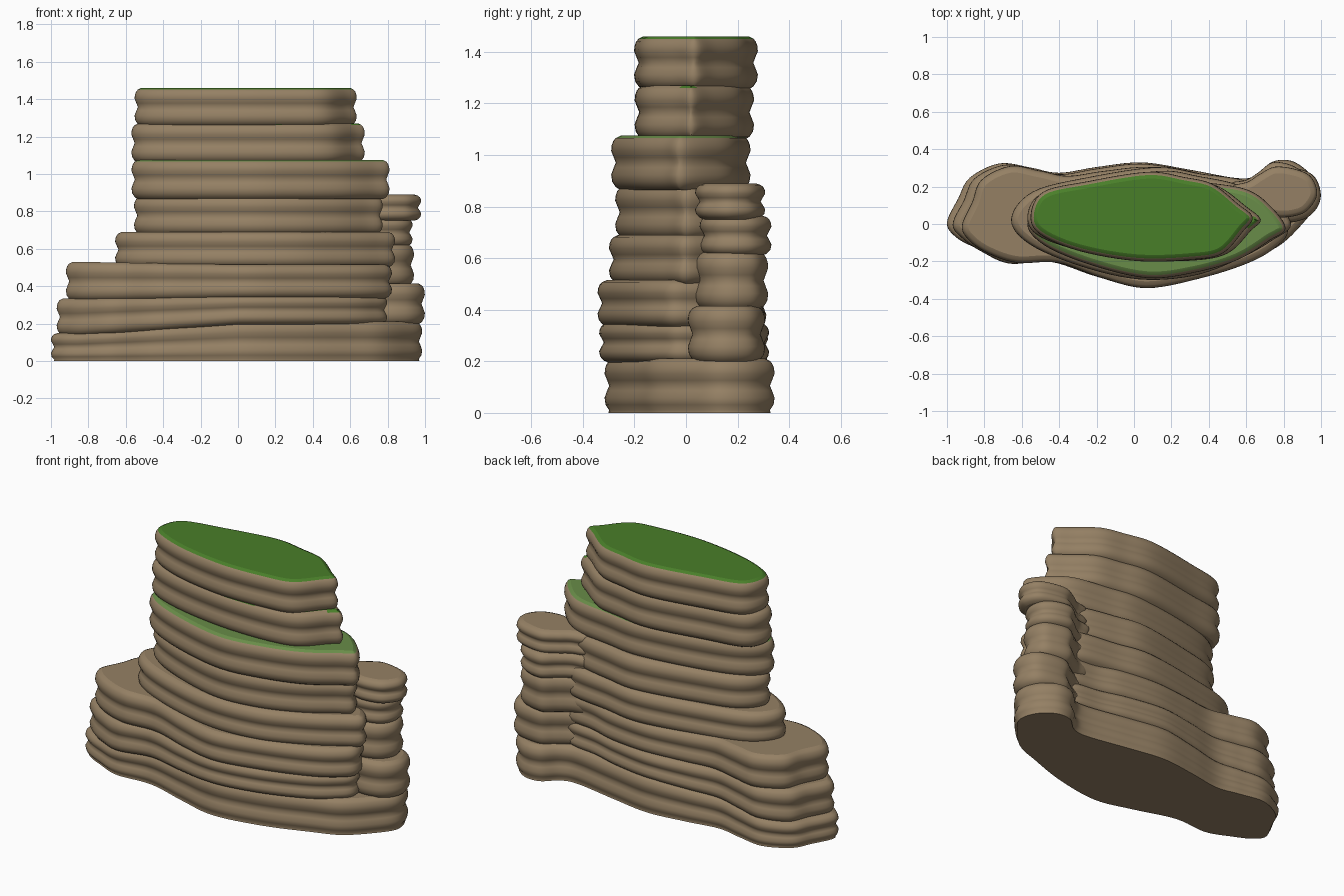
import bpy, bmesh, random
from mathutils import Vector

random.seed(4)
cube = bpy.data.objects.get("Cube")
if cube:
    bpy.data.objects.remove(cube)


def material(name, rgb):
    m = bpy.data.materials.new(name)
    m.use_nodes = True
    m.diffuse_color = (*rgb, 1)
    m.node_tree.nodes["Principled BSDF"].inputs["Base Color"].default_value = (*rgb, 1)
    return m


ROCK = material("sandy rock", (0.3, 0.217, 0.128))
GRASS = material("grass", (0.066, 0.21, 0.022))
PALE_GRASS = material("pale grass", (0.14, 0.265, 0.065))

# Plan outlines, counter-clockwise from the +x tip; each is fitted to a layer's box
LENS = [(1, 0), (.87, .44), (.68, .76), (.36, .91), (.05, 1), (-.45, .82), (-.84, .57),
        (-1, .08), (-.87, -.36), (-.5, -.76), (-.08, -1), (.3, -.91), (.62, -.65), (.87, -.28)]
CROWN = [(1, -.02), (.87, .29), (.65, .72), (.39, .88), (.06, 1), (-.5, .79), (-.88, .58),
         (-1, .05), (-.92, -.38), (-.55, -.77), (-.04, -1), (.44, -.98), (.73, -.84), (.92, -.32)]
FOOT = [(.85, -.02), (.79, .13), (.66, .22), (.48, .25), (.3, .295), (.05, .325), (-.2, .3),
        (-.4, .275), (-.55, .3), (-.72, .32), (-.88, .25), (-.94, .13), (-1, 0), (-.95, -.08),
        (-.84, -.15), (-.68, -.205), (-.46, -.2), (-.2, -.28), (.05, -.335), (.35, -.29),
        (.62, -.2), (.77, -.12)]
# The ground layer runs on into the root of the column
GROUND = [(1, .12), (.97, .25), (.87, .335), (.75, .33), (.66, .26), (.56, .245)] + \
    FOOT[4:-1] + [(.78, -.13), (.92, -.01)]
KNOB = [(1, 0), (.85, .6), (.45, .9), (-.2, 1), (-.65, .65), (-1, .38), (-1.5, .2),
        (-1.45, -.3), (-.85, -.6), (-.15, -.95), (.5, -.85), (.85, -.5)]

# Rounded double-bulge section of one layer: (inset, height fraction)
SECTION = [(.036, 0), (.018, .05), (.004, .15), (0, .28), (.01, .41), (.018, .5),
           (.01, .6), (0, .72), (.002, .82), (.008, .9), (.017, .955), (.036, 1)]


def smooth_outline(points, steps=6):
    """Closed Catmull-Rom curve through the points."""
    out, n = [], len(points)
    for i in range(n):
        a, b, c, d = (points[(i + k) % n] for k in (-1, 0, 1, 2))
        for s in range(steps):
            t = s / steps
            out.append((2 * b + (c - a) * t + (2 * a - 5 * b + 4 * c - d) * t ** 2
                        + (3 * b - a - 3 * c + d) * t ** 3) / 2)
    return out


def fit(values, low, high):
    """Rescale values to run from low to high."""
    a, b = min(values), max(values)
    return [low + (v - a) / (b - a) * (high - low) for v in values]


def layer(name, shape, x0, x1, y0, y1, z0, z1, dip0=0, dip1=0, top=None, rim=None):
    """One stratum in the given box; dips lower its -x end at bottom and top.
    The top material also covers the upper rim where rim(x, y) holds."""
    wobble = lambda: random.uniform(-.005, .005)
    xs = fit([p[0] for p in shape], x0, x1)
    ys = fit([p[1] for p in shape], y0, y1)
    outline = smooth_outline([Vector((x + wobble(), y + wobble())) for x, y in zip(xs, ys)])
    n = len(outline)
    normals = []
    for i in range(n):
        d = outline[(i + 1) % n] - outline[i - 1]
        normals.append(Vector((d.y, -d.x)).normalized())
    bm = bmesh.new()
    rings = []
    for inset, t in SECTION:
        if z0 <= 0 and t == 0:      # the ground edge is barely rounded
            inset = .015
        ring = []
        for p, nrm in zip(outline, normals):
            q = p - nrm * inset
            slope = min(1, max(0, -q.x / .85))
            low, high = z0 - dip0 * slope, z1 - dip1 * slope
            ring.append(bm.verts.new((q.x, q.y, low + (high - low) * t)))
        rings.append(ring)
    for low, high in zip(rings, rings[1:]):
        for i in range(n):
            j = (i + 1) % n
            face = bm.faces.new((low[i], low[j], high[j], high[i]))
            face.smooth = True
            if rim and high is rings[-1] and rim(*outline[i]):
                face.material_index = 1
    bm.faces.new(rings[0][::-1])
    cap = bm.faces.new(rings[-1])
    cap.material_index = 1 if top else 0
    mesh = bpy.data.meshes.new(name)
    bm.to_mesh(mesh)
    bm.free()
    mesh.materials.append(ROCK)
    if top:
        mesh.materials.append(top)
    obj = bpy.data.objects.new(name, mesh)
    bpy.context.collection.objects.link(obj)


def stack(name, shape, rows):
    for i, row in enumerate(rows):
        layer(f"{name}_layer_{i + 1}", shape, *row)


# Broad foot with the low stepped shoulder on the right
layer("ground_layer", GROUND, -1, .985, -.315, .335, 0, .21, 0, .06)
stack("foot", FOOT, [
    (-.965, .80, -.34, .32, .195, .35, .06, .015),
    (-.925, .825, -.34, .31, .335, .515, .015, -.015)])

# Tall central cliff, with a grassy ledge
stack("cliff", LENS, [
    (-.66, .835, -.30, .30, .50, .69),
    (-.56, .77, -.27, .28, .675, .88)])
layer("ledge_layer", LENS, -.57, .815, -.285, .25, .865, 1.075,
      top=PALE_GRASS, rim=lambda x, y: True)

# Crown: grass tufts on the lower layer, full grass on the summit
layer("crown_layer", CROWN, -.57, .675, -.195, .26, 1.06, 1.27,
      top=GRASS, rim=lambda x, y: y < .05 and (0 < x < .2 or x > .62))
layer("summit_layer", CROWN, -.555, .63, -.195, .275, 1.255, 1.46,
      top=GRASS, rim=lambda x, y: True)

# Narrow rock column on the left, rooted in the cliff
stack("column", KNOB, [
    (.52, 1, .005, .31, .195, .415),
    (.52, .94, .04, .315, .40, .625),
    (.52, .935, .05, .325, .61, .765),
    (.52, .975, .035, .31, .75, .89)])
